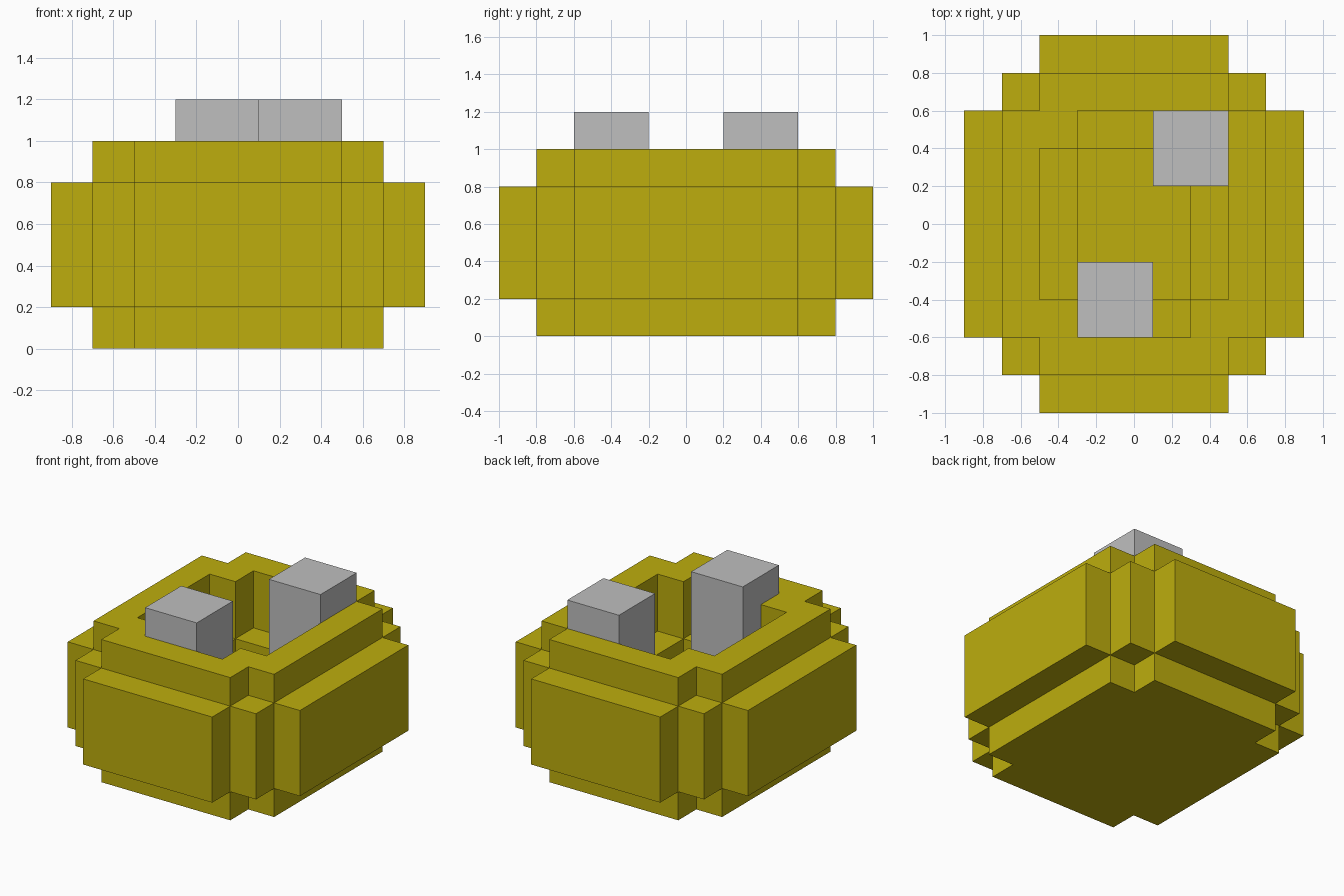
import bpy, bmesh, math
from mathutils import Vector

cube = bpy.data.objects.get("Cube")
if cube:
    bpy.data.objects.remove(cube, do_unlink=True)

S = 0.2  # block size


def material(name, rgb):
    m = bpy.data.materials.new(name)
    m.use_nodes = True
    m.diffuse_color = (*rgb, 1)
    m.node_tree.nodes["Principled BSDF"].inputs["Base Color"].default_value = (*rgb, 1)
    return m


def add_object(name, bm, mat):
    mesh = bpy.data.meshes.new(name)
    bm.to_mesh(mesh)
    bm.free()
    mesh.materials.append(mat)
    obj = bpy.data.objects.new(name, mesh)
    bpy.context.collection.objects.link(obj)
    return obj


def stepped(p, *rects):
    """True if p lies in a union of centred rectangles (half x, half y)."""
    return any(abs(p.x) < a and abs(p.y) < b for a, b in rects)


def is_clay(p):
    """Solid parts of the blocky pot."""
    if not 0 < p.z < 1:
        return False
    # narrow top and bottom tiers, wide belly
    if 0.2 < p.z < 0.8:
        outer = stepped(p, (0.9, 0.6), (0.7, 0.8), (0.5, 1.0))
    else:
        outer = stepped(p, (0.7, 0.6), (0.5, 0.8))
    # stepped bowl: wide opening, then a smaller sunken floor
    hollow = (p.z > 0.6 and stepped(p, (0.5, 0.4), (0.3, 0.6))) or \
             (p.z > 0.4 and stepped(p, (0.3, 0.4)))
    return outer and not hollow


def block_shell(name, solid, mat):
    """Skin the solid blocks with their exposed faces and merge flat areas."""
    bm = bmesh.new()
    for i in range(9):
        for j in range(10):
            for k in range(5):
                c = Vector(((i - 4) * S, (j - 4.5) * S, (k + 0.5) * S))
                if not solid(c):
                    continue
                for axis in range(3):
                    for sign in (-1, 1):
                        n = Vector((0, 0, 0))
                        n[axis] = sign
                        if solid(c + n * S):
                            continue
                        u = Vector((0, 0, 0))
                        u[(axis + 1) % 3] = 1
                        v = n.cross(u)
                        h = S / 2
                        bm.faces.new([bm.verts.new(c + h * (n + a * u + b * v))
                                      for a, b in ((-1, -1), (1, -1), (1, 1), (-1, 1))])
    bmesh.ops.remove_doubles(bm, verts=bm.verts, dist=0.001)
    bmesh.ops.dissolve_limit(bm, angle_limit=math.radians(1),
                             verts=bm.verts, edges=bm.edges)
    return add_object(name, bm, mat)


def box(name, center, size, mat):
    bm = bmesh.new()
    bmesh.ops.create_cube(bm, size=1)
    for v in bm.verts:
        v.co = Vector(center) + Vector([a * b for a, b in zip(v.co, size)])
    return add_object(name, bm, mat)


yellow = material("mustard yellow", (0.51, 0.42, 0.004))
grey = material("light grey", (0.52, 0.52, 0.52))

# Pot with hollow centre
block_shell("pot_body", is_clay, yellow)

# Two blocks standing in the bowl
box("front_block", (-0.1, -0.4, 0.8), (0.4, 0.4, 0.8), grey)
box("back_block", (0.3, 0.4, 0.8), (0.4, 0.4, 0.8), grey)
